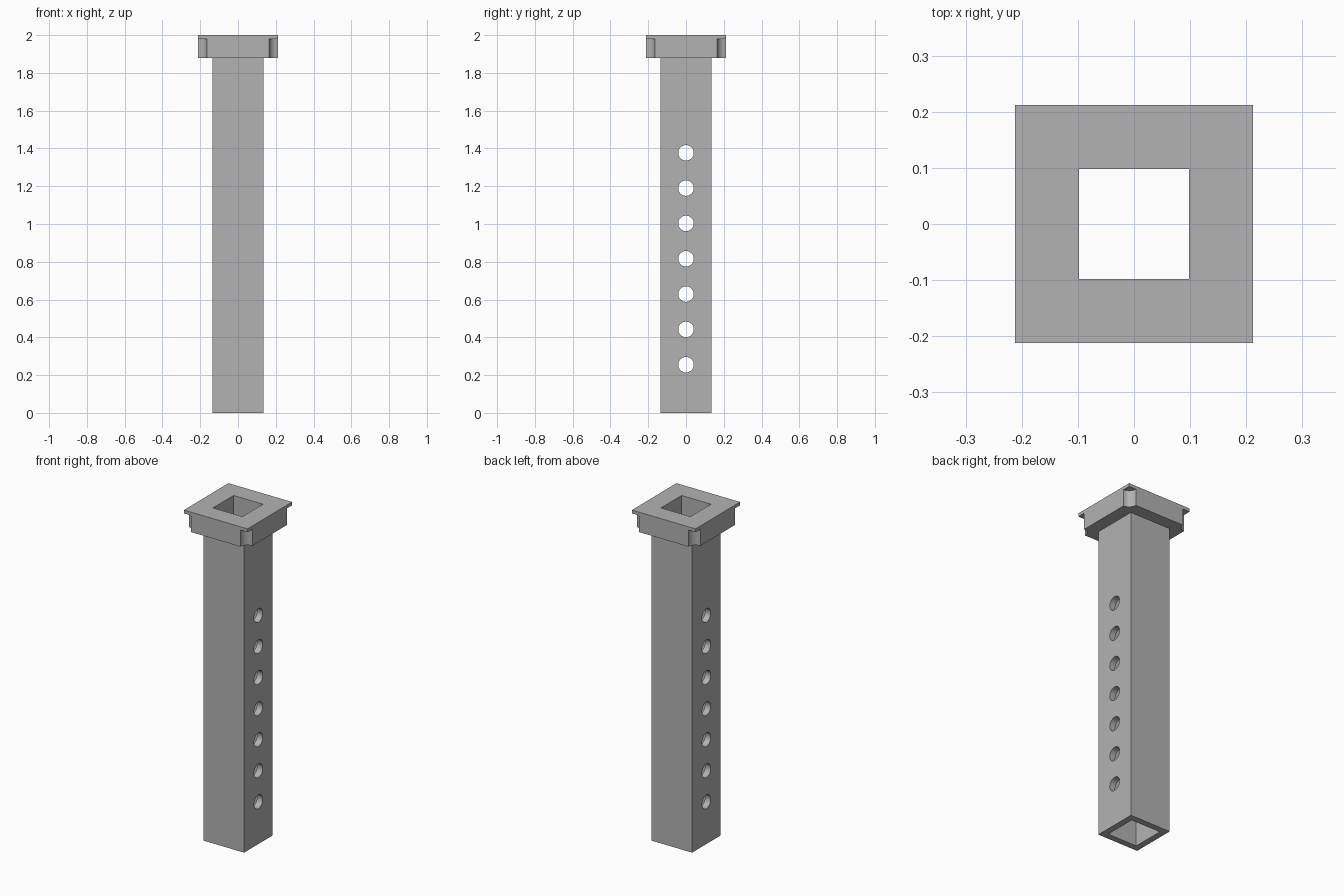
import bpy
import math

if "Cube" in bpy.data.objects:
    bpy.data.objects.remove(bpy.data.objects["Cube"], do_unlink=True)

# Main sizes
HEIGHT = 2.0
CAP_BOTTOM = 1.88
PLATE_BOTTOM = 1.98
CAP_WIDTH = 0.424
TUBE_WIDTH = 0.272
BORE_WIDTH = 0.196
NOTCH_RADIUS = 0.047
HOLE_RADIUS = 0.041

grey = bpy.data.materials.new("plain grey")
grey.use_nodes = True
colour = (0.45, 0.45, 0.45, 1)
grey.diffuse_color = colour
grey.node_tree.nodes["Principled BSDF"].inputs["Base Color"].default_value = colour


def square_bar(name, width, bottom, top):
    bpy.ops.mesh.primitive_cube_add(size=1, location=(0, 0, (bottom + top) / 2))
    bar = bpy.context.object
    bar.name = name
    bar.scale = (width, width, top - bottom)
    bpy.ops.object.transform_apply(location=True, rotation=False, scale=True)
    bar.data.materials.append(grey)
    return bar


def rod(name, radius, length, location, rotation=(0, 0, 0)):
    bpy.ops.mesh.primitive_cylinder_add(vertices=48, radius=radius, depth=length,
                                        location=location, rotation=rotation)
    cylinder = bpy.context.object
    cylinder.name = name
    cylinder.data.materials.append(grey)
    return cylinder


def combine(target, other, operation):
    """Apply a boolean and discard the helper object."""
    mod = target.modifiers.new(operation.title(), 'BOOLEAN')
    mod.operation = operation
    mod.solver = 'EXACT'
    mod.object = other
    bpy.context.view_layer.objects.active = target
    bpy.ops.object.modifier_apply(modifier=mod.name)
    bpy.data.objects.remove(other, do_unlink=True)


# Square cap with rounded notches under the corners of its top plate
cap = square_bar("cap", CAP_WIDTH, CAP_BOTTOM, HEIGHT)
corner = CAP_WIDTH / 2
for sx in (-1, 1):
    for sy in (-1, 1):
        depth = 0.2
        combine(cap, rod("notch_cutter", NOTCH_RADIUS, depth,
                         (sx * corner, sy * corner, PLATE_BOTTOM - depth / 2)), 'DIFFERENCE')

# Tube joined to the cap, then bored through its whole length
post = square_bar("capped_square_tube", TUBE_WIDTH, 0, CAP_BOTTOM + 0.05)
combine(post, cap, 'UNION')
combine(post, square_bar("bore_cutter", BORE_WIDTH, -0.1, HEIGHT + 0.1), 'DIFFERENCE')

# Row of round adjustment holes through the left and right walls
for i in range(7):
    combine(post, rod("hole_cutter", HOLE_RADIUS, 1, (0, 0, 0.255 + 0.187 * i),
                      (0, math.pi / 2, 0)), 'DIFFERENCE')

bpy.ops.object.select_all(action='DESELECT')
post.select_set(True)
bpy.context.view_layer.objects.active = post
bpy.ops.object.shade_smooth_by_angle(angle=math.radians(30))
